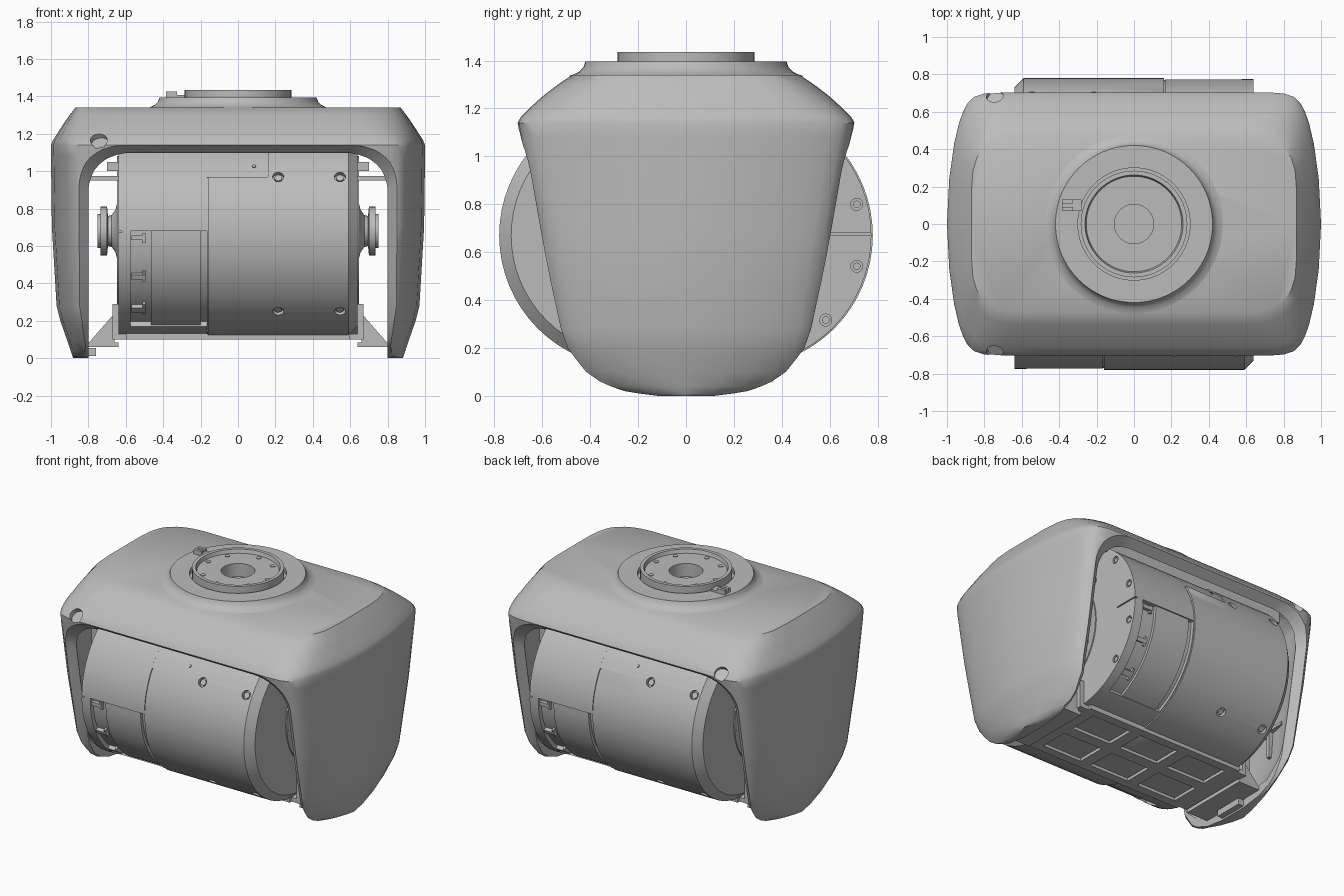
import bpy, bmesh
from math import sin, cos, pi, asin, radians
from mathutils import Matrix, Vector

if "Cube" in bpy.data.objects:
    bpy.data.objects.remove(bpy.data.objects["Cube"])

grey = bpy.data.materials.new("light_grey")
grey.use_nodes = True
grey.diffuse_color = (0.5, 0.5, 0.5, 1)
grey.node_tree.nodes["Principled BSDF"].inputs["Base Color"].default_value = (0.5, 0.5, 0.5, 1)
parts = []


def finish(name, bm):
    bmesh.ops.recalc_face_normals(bm, faces=bm.faces)
    me = bpy.data.meshes.new(name)
    bm.to_mesh(me)
    bm.free()
    me.materials.append(grey)
    ob = bpy.data.objects.new(name, me)
    bpy.context.collection.objects.link(ob)
    parts.append(ob)
    return ob


def loft(name, rings, closed=False):
    """Skin a row of equal point rings; cap the ends or join them."""
    bm = bmesh.new()
    rows = [[bm.verts.new(p) for p in r] for r in rings]
    n = len(rows[0])
    pairs = list(zip(rows, rows[1:])) + ([(rows[-1], rows[0])] if closed else [])
    for a, b in pairs:
        for i in range(n):
            j = (i + 1) % n
            bm.faces.new((a[i], a[j], b[j], b[i]))
    if not closed:
        bm.faces.new(rows[0])
        bm.faces.new(rows[-1])
    return finish(name, bm)


def lathe(name, profile, axis="Z", closed=False, n=64, at=(0, 0, 0)):
    def ring(r, h):
        pts = []
        for i in range(n):
            u, v = r * cos(2 * pi * i / n), r * sin(2 * pi * i / n)
            pts.append(Vector((u, v, h) if axis == "Z" else (h, u, v)) + Vector(at))
        return pts
    return loft(name, [ring(r, h) for r, h in profile], closed)


def box(name, lo, hi):
    def ring(z):
        return [(lo[0], lo[1], z), (hi[0], lo[1], z), (hi[0], hi[1], z), (lo[0], hi[1], z)]
    return loft(name, [ring(lo[2]), ring(hi[2])])


def peg(name, at, direction, r, length, n=20):
    """Cylinder centred on a point along a direction."""
    bm = bmesh.new()
    m = Vector(direction).to_track_quat("Z", "Y").to_matrix().to_4x4()
    bmesh.ops.create_cone(bm, cap_ends=True, segments=n, radius1=r, radius2=r,
                          depth=length, matrix=Matrix.Translation(at) @ m)
    return finish(name, bm)


def turned(ob):
    """Copy turned half a circle about the vertical axis."""
    c = ob.copy()
    c.data = ob.data.copy()
    c.data.transform(Matrix.Rotation(pi, 4, "Z"))
    bpy.context.collection.objects.link(c)
    parts.append(c)
    return c


def cut(ob, cutters):
    for c in cutters:
        m = ob.modifiers.new("cut", "BOOLEAN")
        m.operation, m.object, m.solver = "DIFFERENCE", c, "EXACT"
    dg = bpy.context.evaluated_depsgraph_get()
    me = bpy.data.meshes.new_from_object(ob.evaluated_get(dg))
    ob.modifiers.clear()
    ob.data = me
    for c in cutters:
        parts.remove(c)
        bpy.data.objects.remove(c)


# Outer shell: stacked plan sections (height, half width, half depth)
SHELL = [(0, .88, .16), (.01, .885, .27), (.04, .895, .38), (.1, .915, .46), (.2, .95, .525),
         (.28, .97, .55), (.7, .995, .625), (1.08, 1, .692), (1.14, 1, .703), (1.165, .99, .69),
         (1.2, .967, .655), (1.25, .935, .6), (1.3, .9, .535), (1.34, .87, .475)]
BODY = [(.4, 1), (.74, 1), (.81, .993), (.86, .97), (.89, .925), (.91, .86), (.93, .77),
        (.955, .62), (.985, .35), (1, 0)]
ROOF = [(.4, 1), (.68, 1), (.75, .99), (.82, .96), (.88, .91), (.93, .84), (.965, .75),
        (.99, .6), (1, .35), (1, 0)]


def plan(z, hx, hy):
    t = min(max((z - 1.1) / .24, 0), 1)
    q = [((a[0] * (1 - t) + b[0] * t) * hx, (a[1] * (1 - t) + b[1] * t) * hy)
         for a, b in zip(BODY, ROOF)]
    half = q + [(x, -y) for x, y in q[-2::-1]]
    return [(x, y, z) for x, y in half + [(-x, -y) for x, y in half]]


def depth(z):
    for (z0, _, a), (z1, _, b) in zip(SHELL, SHELL[1:]):
        if z0 <= z <= z1:
            return a + (b - a) * (z - z0) / (z1 - z0)
    return SHELL[0][2]


def arch(w, top, r, side, off):
    pts = [(w, z) for z in (-.1, 0, .02, .06, .1, .2, .5)]
    pts += [(w - r + r * cos(a), top - .8 * r + .8 * r * sin(a))
            for a in [i * pi / 20 for i in range(11)]]
    pts += [(-x, z) for x, z in reversed(pts)]
    return [(x, side * (depth(z) + off), z) for x, z in pts]


shell = loft("outer_shell", [plan(*s) for s in SHELL])
cavity = loft("cavity", [plan(z + (.05 if z < .1 else -.06 if z > 1.32 else 0), x - .05, y - .05)
                         for z, x, y in SHELL if z < 1.26 or z > 1.32])
wide, narrow = (.87, 1.14, .27), (.80, 1.09, .24)
steps = [(wide, -1, .2), (wide, -1, 0), (narrow, -1, -.06),
         (narrow, 1, -.06), (wide, 1, 0), (wide, 1, .2)]
opening = loft("opening", [arch(*a, s, o) for a, s, o in steps])
ports = [peg("port", (-.745, s * .685, 1.168), (-.2, s * .6, .75), .045, .05) for s in (-1, 1)]
well = peg("well", (0, 0, 1.3), (0, 0, 1), .3, .3, 64)
cut(shell, [cavity, opening, well] + ports)

# Stiffening ribs inside the side walls and under the roof
for s, side in ((1, "left"), (-1, "right")):
    for i, y in enumerate((-.25, 0, .25)):
        box(f"{side}_upright_rib_{i}", (s * .87, y - .012, .32), (s * .925, y + .012, 1.1))
    for i, z in enumerate((.5, .95)):
        box(f"{side}_cross_rib_{i}", (s * .87, -.38, z), (s * .92, .38, z + .02))
    for y in (-.35, .35):
        box(f"{side}_upper_strut", (s * .6, y - .05, .95), (s * .9, y + .05, .975))
        box(f"{side}_upper_lug", (s * .6, y - .03, 1.0), (s * .7, y + .03, 1.05))
    box(f"{side}_roof_rib", (-.75, s * .5 - .01, 1.12), (.75, s * .5 + .01, 1.24))

# Mounting flange on the roof
lathe("roof_flange", [(.3, 1.3), (.49, 1.335), (.47, 1.342), (.445, 1.354), (.428, 1.372),
                      (.42, 1.395), (.3, 1.395)], closed=True)
lathe("turntable", [(.105, 1.3), (.285, 1.3), (.285, 1.435), (.262, 1.435), (.255, 1.41), (.105, 1.41)],
      closed=True)
lathe("flange_seat", [(.27, 1.3), (.31, 1.3), (.31, 1.36), (.27, 1.36)], closed=True)
lathe("bore_floor", [(.12, 1.3), (.12, 1.32)])
for i in range(8):
    a = i * pi / 4 + (.12 if i % 2 else 0)
    peg("turntable_screw", (.225 * cos(a), .225 * sin(a), 1.41), (0, 0, 1), .016, .008, 12)
for y in (.07, .11):
    box("locating_key_cheek", (-.385, y, 1.38), (-.325, y + .02, 1.425))
box("locating_key_base", (-.385, .07, 1.38), (-.28, .13, 1.408))

# Drum: rounded slab along x, two arcs joined by flats
CY, CZ, R = .23, .67, .55


def slab(x, front, back):
    pts = []
    for s, inset in ((1, back), (-1, front)):
        for i in range(33):
            a = -pi / 2 + i * pi / 32
            r = R - inset
            pts.append((x, s * (CY + r * cos(a)), CZ + s * r * sin(a)))
    return pts


drum = loft("drum", [slab(-.64, .006, .05), slab(-.59, .006, 0), slab(-.165, .006, 0), slab(-.16, 0, 0),
                     slab(.16, 0, 0), slab(.165, 0, .006), slab(.59, 0, .006), slab(.64, .05, .006)])


def patch(name, x0, x1, z0, z1, r0, r1):
    """Curved plate that follows the front of the drum."""
    a0, a1 = (asin((z - CZ) / R) for z in (z0, z1))
    angles = [a0 + (a1 - a0) * i / 16 for i in range(17)]

    def ring(x):
        pts = [(r0, a) for a in angles] + [(r1, a) for a in reversed(angles)]
        return [(x, -CY - r * cos(a), CZ + r * sin(a)) for r, a in pts]
    return loft(name, [ring(x0), ring(x1)])


def on_drum(x, z, r=R):
    a = asin((z - CZ) / R)
    n = Vector((0, -cos(a), sin(a)))
    return Vector((x, -CY, CZ)) + n * r, n


SCREWS = [(x, z) for x in (.215, .545) for z in (.25, .97)]
cuts = [patch("window", -.575, -.165, .165, .68, .515, .7),
        patch("notch", -.17, .16, .968, 1.215, .543, .6),
        patch("seam", -.167, -.16, .14, .97, .54, .6)]
cuts += [peg("bore", *on_drum(*p), .03, .05) for p in SCREWS]
cuts += [peg("bore", (-.64, -CY - .5 * cos(radians(a)), CZ + .5 * sin(radians(a))), (1, 0, 0), .025, .03)
         for a in (-45, -15, 15, 45)]
cuts.append(box("split", (-.7, -.9, .672), (-.62, -.6, .68)))
cut(drum, cuts + [turned(c) for c in cuts])

# Window contents and screws, repeated on the far side
repeat = [patch("window_band", -.465, -.2, .165, .68, .45, .535)]
for z in (.25, .43, .645):
    repeat.append(patch("window_clip", -.57, -.495, z - .015, z + .01, .45, .54))
    repeat.append(patch("window_clip_stop", -.51, -.495, z - .03, z + .025, .45, .535))
repeat += [peg("cover_screw", *on_drum(x, z, R - .02), .02, .02, 12) for x, z in SCREWS]
repeat.append(peg("cover_pin", *on_drum(.085, 1.03, R - .006), .01, .01, 12))
repeat += [peg("end_screw", (-.63, -CY - .5 * cos(radians(a)), CZ + .5 * sin(radians(a))),
               (1, 0, 0), .016, .012, 10) for a in (-45, -15, 15, 45)]
for ob in repeat:
    turned(ob)

# Pivot hubs at both ends of the drum
for s, side in ((1, "left"), (-1, "right")):
    lathe(f"{side}_pivot_hub", [(.16, s * .62), (.155, s * .645), (.115, s * .655), (.085, s * .675),
                                (.08, s * .695), (.13, s * .7), (.13, s * .735), (.09, s * .735),
                                (.09, s * .75), (.06, s * .75), (.06, s * .7)], "X", at=(0, 0, .68))
    lathe(f"{side}_bearing_plate", [(.4, s * .63), (.4, s * .648), (.38, s * .648), (.37, s * .643)],
          "X", at=(0, 0, .68))
    for i in range(16):
        a = i * pi / 8
        r = .33 if i % 2 else .26
        peg(f"{side}_bearing_bolt", (s * .643, r * cos(a), .68 + r * sin(a)), (1, 0, 0), .022, .008, 10)

# Bottom tray with weight-saving pockets
tray = box("bottom_tray", (-.6, -.3, .1), (.6, .3, .135))
cut(tray, [box("pocket", (x, y, .08), (x + .3, y + .2, .12))
           for x in (-.53, -.15, .23) for y in (-.24, .04)])

# Gussets that tie the tray to the legs, and one foot
for s, side in ((1, "left"), (-1, "right")):
    box(f"{side}_tray_arm", (s * .58, -.28, .1), (s * .66, .28, .13))
    box(f"{side}_gusset_post", (s * .64, -.28, .1), (s * .67, .28, .29))
    box(f"{side}_gusset_base", (s * .64, -.25, .06), (s * .84, .25, .085))
    for y in (-.25, -.09, .09, .23):
        tri = [(s * .66, .08), (s * .8, .08), (s * .66, .24)]
        loft(f"{side}_gusset_web", [[(x, v, z) for x, z in tri] for v in (y, y + .02)])
box("right_foot", (-.84, -.1, .012), (-.76, .1, .055))

# Smooth the curved faces and keep edges crisp
bpy.ops.object.select_all(action="DESELECT")
for ob in parts:
    ob.select_set(True)
bpy.context.view_layer.objects.active = shell
bpy.ops.object.shade_smooth_by_angle(angle=radians(35))
